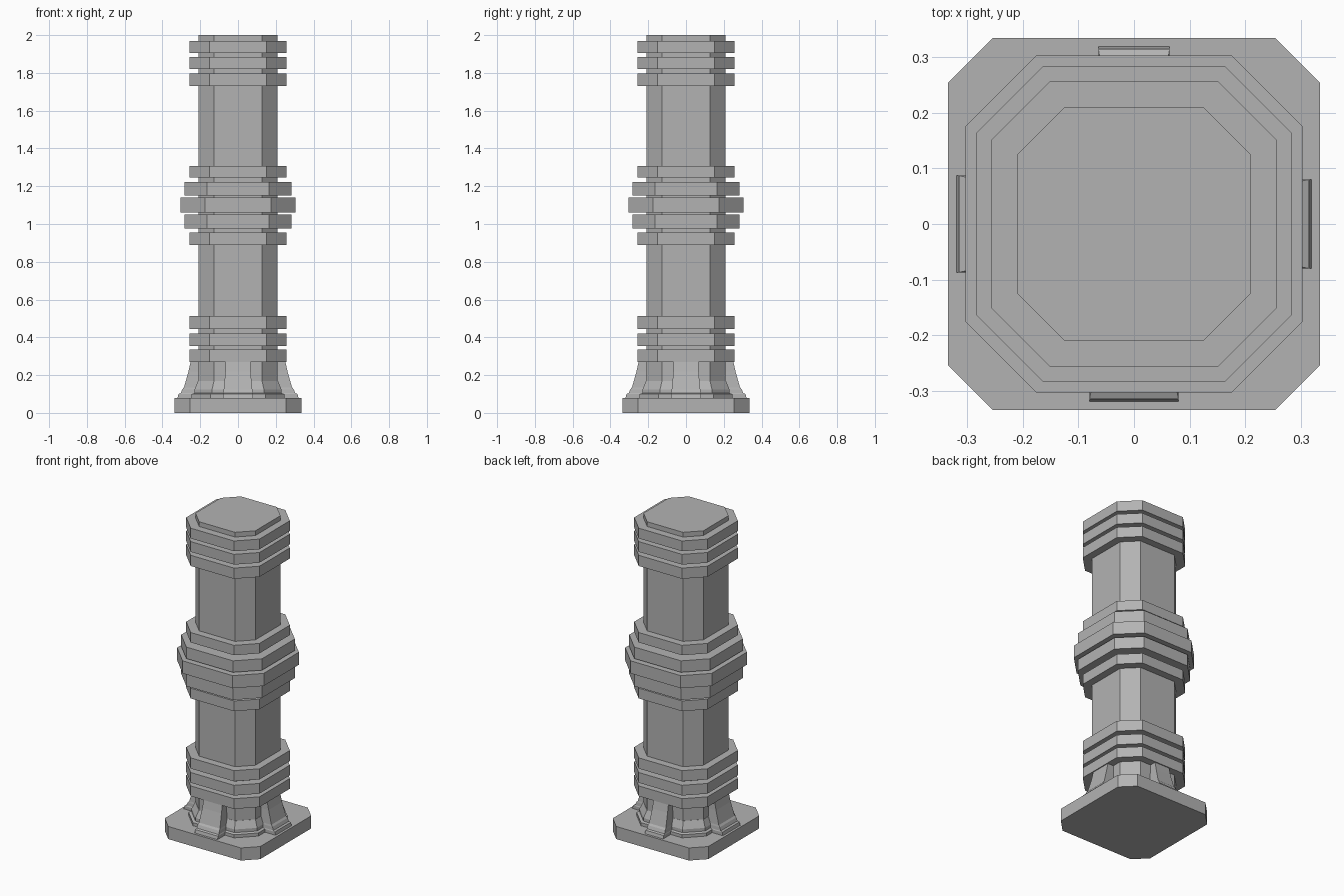
import bpy
import bmesh
from math import pi
from mathutils import Matrix

cube = bpy.data.objects.get("Cube")
if cube:
    bpy.data.objects.remove(cube, do_unlink=True)

stone = bpy.data.materials.new("grey stone")
stone.use_nodes = True
grey = (0.45, 0.45, 0.45, 1)
stone.diffuse_color = grey
stone.node_tree.nodes["Principled BSDF"].inputs["Base Color"].default_value = grey


def loft(name, sections, turn=0):
    """Join stacked outlines of equal length into a closed solid."""
    bm = bmesh.new()
    loops = [[bm.verts.new(p) for p in s] for s in sections]
    n = len(loops[0])
    for low, high in zip(loops, loops[1:]):
        for i in range(n):
            j = (i + 1) % n
            bm.faces.new((low[i], low[j], high[j], high[i]))
    bm.faces.new(loops[0][::-1])
    bm.faces.new(loops[-1])
    bmesh.ops.recalc_face_normals(bm, faces=bm.faces)
    bm.transform(Matrix.Rotation(turn, 4, "Z"))
    mesh = bpy.data.meshes.new(name)
    bm.to_mesh(mesh)
    bm.free()
    mesh.materials.append(stone)
    obj = bpy.data.objects.new(name, mesh)
    bpy.context.collection.objects.link(obj)


def octagon(r, c, z):
    """Square outline of half width r, cut at the corners from c."""
    return [(r, -c, z), (r, c, z), (c, r, z), (-c, r, z),
            (-r, c, z), (-r, -c, z), (-c, -r, z), (c, -r, z)]


# Base slab and shaft
loft("base_slab", [octagon(0.335, 0.255, z) for z in (0, 0.08)])
loft("shaft", [octagon(0.21, 0.126, z) for z in (0.08, 2.0)])

# Flared collar at the foot of the shaft
loft("foot_collar", [octagon(r, c, z) for r, c, z in (
    (0.245, 0.145, 0.08), (0.245, 0.145, 0.10), (0.23, 0.137, 0.105),
    (0.23, 0.137, 0.125), (0.211, 0.127, 0.17))])

# Ring bands: narrow, middle and wide
NARROW, MIDDLE, WIDE = (0.257, 0.152), (0.284, 0.164), (0.304, 0.176)
bands = [(NARROW, 0.27, 0.335), (NARROW, 0.355, 0.42), (NARROW, 0.445, 0.513),
         (NARROW, 0.89, 0.955), (MIDDLE, 0.975, 1.05), (WIDE, 1.06, 1.14),
         (MIDDLE, 1.15, 1.223), (NARROW, 1.245, 1.308),
         (NARROW, 1.73, 1.798), (NARROW, 1.82, 1.885), (NARROW, 1.905, 1.97)]
for i, (size, low, high) in enumerate(bands):
    loft(f"ring_band_{i + 1}", [octagon(*size, z) for z in (low, high)])

# Sloping buttress on each side, with a stepped toe: reach, width factor, height
profile = [(0.32, 1, 0.08), (0.315, 1, 0.10), (0.303, 0.97, 0.105),
           (0.295, 0.95, 0.125), (0.286, 0.92, 0.135), (0.262, 0.84, 0.22),
           (0.25, 0.82, 0.275)]
sides = {"front": (0, 0.08), "left": (1, 0.08),
         "back": (2, 0.064), "right": (3, 0.087)}
for side, (quarter, half) in sides.items():
    outlines = [[(-half * w, -reach, z), (half * w, -reach, z),
                 (half * w, -0.18, z), (-half * w, -0.18, z)]
                for reach, w, z in profile]
    loft(f"{side}_buttress", outlines, quarter * pi / 2)
